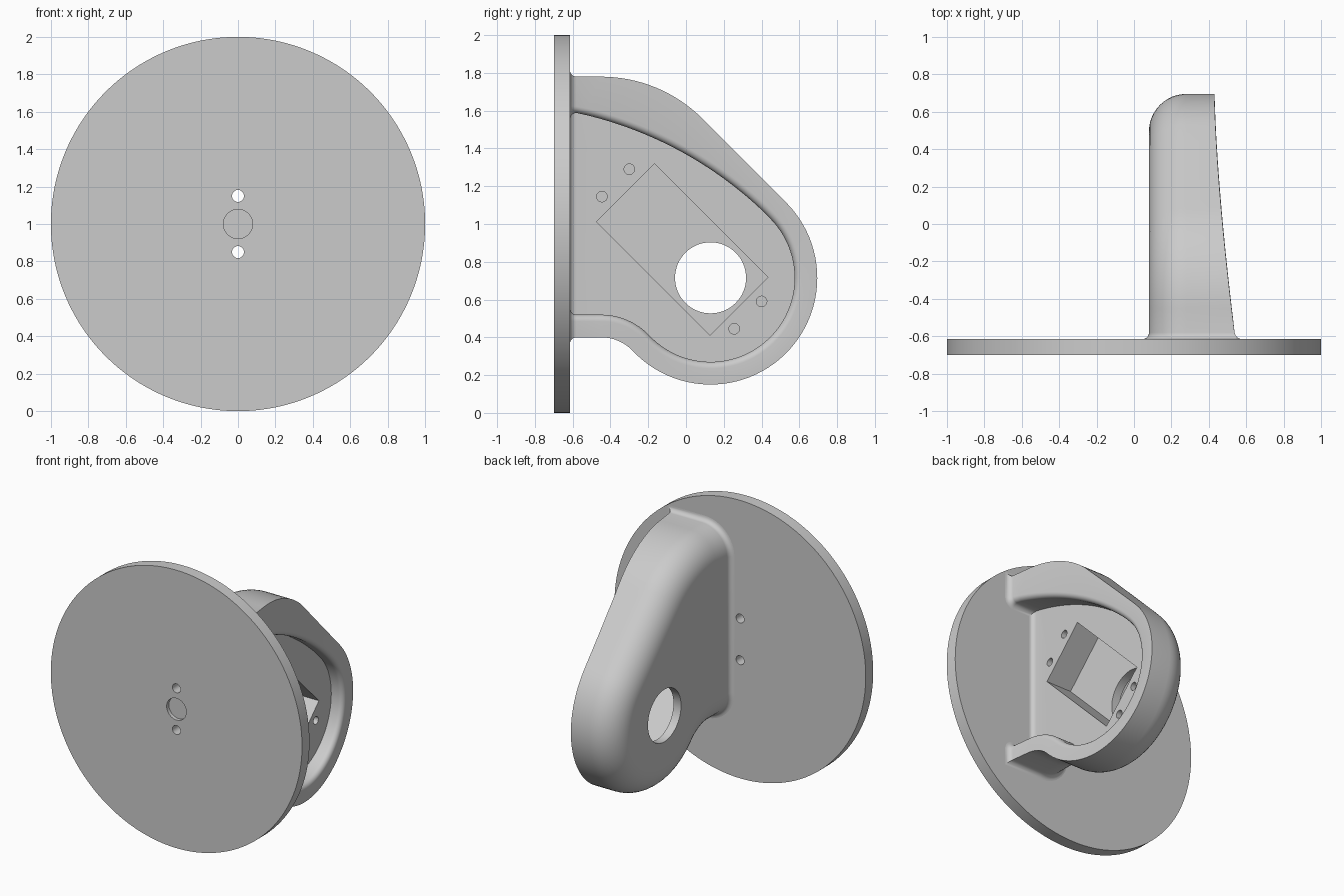
import bpy, bmesh
from math import sin, cos, pi, radians, sqrt
from mathutils import Vector

cube = bpy.data.objects.get("Cube")
if cube:
    bpy.data.objects.remove(cube)

grey = bpy.data.materials.new("light_grey")
grey.use_nodes = True
colour = (0.6, 0.6, 0.6, 1)
grey.diffuse_color = colour
grey.node_tree.nodes["Principled BSDF"].inputs["Base Color"].default_value = colour

PLATE_BACK = -0.615
HUB = (0.13, 0.715)          # centre of the large round end, as (y, z)
FLARE = 0.035                # fillet where the bracket meets the plate


def cylinder(name, radius, z, start, end, sides):
    """Cylinder along y between two y values."""
    bpy.ops.mesh.primitive_cylinder_add(vertices=sides, radius=radius, depth=end - start,
                                        location=(0, (start + end) / 2, z), rotation=(pi / 2, 0, 0))
    obj = bpy.context.object
    obj.name = name
    obj.data.materials.append(grey)
    return obj


def finish(obj):
    bpy.ops.object.select_all(action="DESELECT")
    obj.select_set(True)
    bpy.context.view_layer.objects.active = obj
    bpy.ops.object.shade_smooth_by_angle(angle=radians(30))


# Round mounting plate with two through holes and a shallow centre recess
plate = cylinder("mounting_plate", 1, 1, -0.7, PLATE_BACK, 160)
cutters = [cylinder("screw_hole", 0.032, z, -0.8, -0.5, 32) for z in (0.85, 1.15)]
cutters.append(cylinder("centre_recess", 0.078, 1, -0.8, -0.674, 48))
bpy.context.view_layer.objects.active = plate
for c in cutters:
    mod = plate.modifiers.new("cut", "BOOLEAN")
    mod.operation, mod.solver, mod.object = "DIFFERENCE", "EXACT", c
    bpy.ops.object.modifier_apply(modifier=mod.name)
    bpy.data.objects.remove(c)
finish(plate)


# Bracket side profiles as lists of (point, outward normal) in (y, z)
def arc(centre, r, a0, a1, n, sign=1):
    out = []
    for i in range(n):
        a = radians(a0 + (a1 - a0) * i / n)
        d = Vector((cos(a), sin(a)))
        out.append((Vector(centre) + d * r, d * sign))
    return out


def line(p, q, n):
    p, q = Vector(p), Vector(q)
    t = (q - p).normalized()
    return [(p.lerp(q, i / n), Vector((-t.y, t.x))) for i in range(n)]


stations = [-0.63] + [PLATE_BACK + FLARE * (1 - cos(i * pi / 12)) for i in range(7)]


def with_ends(top_z, bottom_z, middle):
    top = [(Vector((y, top_z)), Vector((0, 1))) for y in stations]
    bottom = [(Vector((y, bottom_z)), Vector((0, -1))) for y in reversed(stations)]
    return top + middle + bottom


def lower(r_hub, r_hollow):
    hollow = (-0.45, 0.167)
    return arc(HUB, r_hub, 45, -136.6, 48) + arc(hollow, r_hollow, 43.4, 90, 12, -1) \
        + [(Vector((hollow[0], hollow[1] + r_hollow)), Vector((0, -1)))]


outer = with_ends(1.78, 0.4, arc((-0.45, 1.02), 0.76, 90, 45, 16)
                  + line((0.087, 1.557), (0.53, 1.115), 10) + lower(0.565, 0.233))
sweep = (-1.011, -0.426)
inner = with_ends(1.588, 0.52, arc(sweep, 2.06, 76.5, 59, 16)
                  + arc(sweep, 2.06, 59, 45, 10) + lower(0.445, 0.353))


def rim_x(y):
    return 0.43 + 0.11 * (max(0, 0.7 - y) / 1.3) ** 1.5


def flare(y):
    d = max(0, y - PLATE_BACK)
    return 0 if d >= FLARE else FLARE - sqrt(FLARE ** 2 - (FLARE - d) ** 2)


# One section across the wall: closed face, round edge, rim, lip, recess floor
BACK_X, POCKET_X, FLOOR_X, ROUND, LIP = 0.08, 0.14, 0.34, 0.2, 0.035


def section(i):
    (po, no), (qo, nq) = outer[i], inner[i]
    f = flare(po.x) if i < len(stations) or i >= len(outer) - len(stations) else 0
    pts = []

    def add(p, n, offset, x, out, fx):
        q = p + n * (offset + f * out)
        pts.append((x + f * fx, q.x, q.y))

    for k in range(13):
        a = k * pi / 24
        add(po, no, -ROUND * (1 - sin(a)), BACK_X + ROUND * (1 - cos(a)), sin(a), -cos(a))
    add(po, no, 0, rim_x(po.x), 1, 1)
    top = rim_x(qo.x)
    for k in range(7):
        a = k * pi / 12
        add(qo, nq, LIP * (1 - sin(a)), top - LIP * (1 - cos(a)), -sin(a), cos(a))
    add(qo, nq, 0, FLOOR_X, -1, 1)
    return pts


bm = bmesh.new()
cols = [[bm.verts.new(p) for p in section(i)] for i in range(len(outer))]
for a, b in zip(cols, cols[1:]):
    for j in range(len(a) - 1):
        bm.faces.new((a[j], a[j + 1], b[j + 1], b[j]))


# Helpers for openings: closed loops, walls between them, flat faces with holes
def loop_edges(verts):
    return [bm.edges.get(e) or bm.edges.new(e) for e in zip(verts, verts[1:] + verts[:1])]


def ring(points, x):
    return [bm.verts.new((x, p[0], p[1])) for p in points]


def walls(a, b):
    for i in range(len(a)):
        bm.faces.new((a[i - 1], a[i], b[i], b[i - 1]))


def fill(*loops):
    edges = [e for verts in loops for e in loop_edges(verts)]
    bmesh.ops.triangle_fill(bm, use_beauty=True, edges=edges, normal=(1, 0, 0))


def circle(centre, r, n):
    return [p for p, _ in arc(centre, r, 0, 360, n)]


# Slanted motor pocket, shaft hole and four blind screw holes
along, across = Vector((1, -1)).normalized() * 0.425, Vector((1, 1)).normalized() * 0.2175
corners = [Vector((-0.02, 0.865)) + along * s + across * t
           for s, t in ((-1, -1), (1, -1), (1, 1), (-1, 1))]
pocket_top, pocket_base = ring(corners, FLOOR_X), ring(corners, POCKET_X)
walls(pocket_top, pocket_base)
shaft = circle(HUB, 0.188, 64)
shaft_in, shaft_out = ring(shaft, POCKET_X), ring(shaft, BACK_X)
walls(shaft_in, shaft_out)
fill(pocket_base, shaft_in)
openings = [pocket_top]
for centre in ((-0.3, 1.29), (-0.445, 1.145), (0.4, 0.59), (0.255, 0.445)):
    rim, base = (ring(circle(centre, 0.028, 24), x) for x in (FLOOR_X, FLOOR_X - 0.12))
    walls(rim, base)
    bm.faces.new(base)
    openings.append(rim)

# Closed face and recess floor: strips across the flare, then a flat face with holes
ends = len(stations) - 1
for j, holes in ((0, [shaft_out]), (-1, openings)):
    for i in range(ends):
        bm.faces.new((cols[i][j], cols[i + 1][j], cols[-i - 2][j], cols[-i - 1][j]))
    fill([c[j] for c in cols[ends:len(cols) - ends]], *holes)
bm.faces.new(cols[0] + cols[-1][::-1])
bmesh.ops.recalc_face_normals(bm, faces=bm.faces)
if bm.calc_volume(signed=True) < 0:
    bmesh.ops.reverse_faces(bm, faces=bm.faces)
mesh = bpy.data.meshes.new("bracket")
bm.to_mesh(mesh)
bm.free()
mesh.materials.append(grey)
bracket = bpy.data.objects.new("bracket", mesh)
bpy.context.collection.objects.link(bracket)
finish(bracket)
